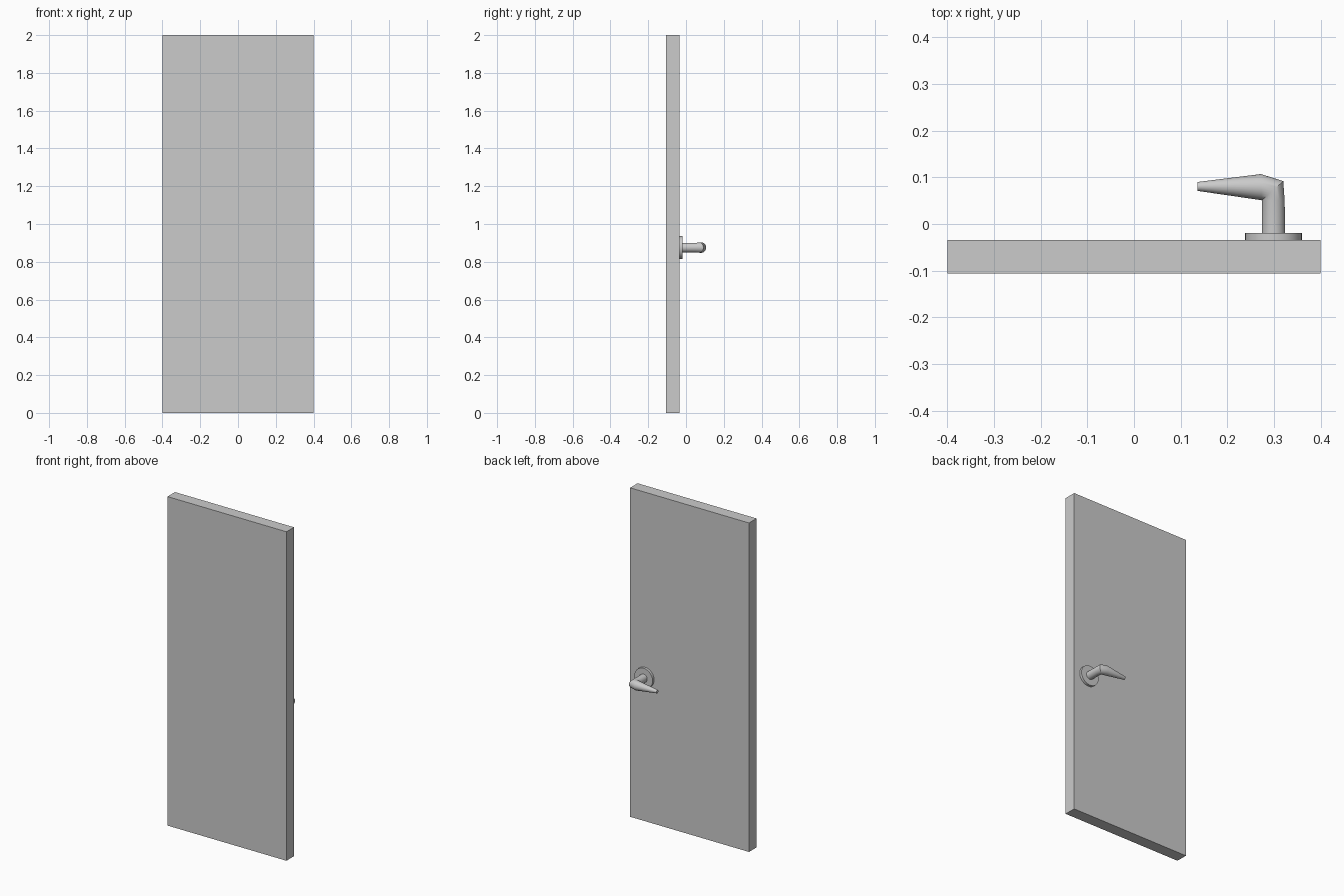
import bpy, bmesh, math
from mathutils import Vector

if "Cube" in bpy.data.objects:
    bpy.data.objects.remove(bpy.data.objects["Cube"])

HX, HZ = 0.299, 0.875  # handle axis on the door
SEG = 32


def make_object(name, bm, smooth=False):
    bmesh.ops.recalc_face_normals(bm, faces=bm.faces)
    mesh = bpy.data.meshes.new(name)
    bm.to_mesh(mesh)
    bm.free()
    ob = bpy.data.objects.new(name, mesh)
    bpy.context.collection.objects.link(ob)
    if smooth:
        bpy.ops.object.select_all(action='DESELECT')
        ob.select_set(True)
        bpy.context.view_layer.objects.active = ob
        bpy.ops.object.shade_smooth_by_angle(angle=math.radians(30))
    return ob


def loft(name, rings):
    """Each ring: inner (x, y), outer (x, y), half height in z."""
    bm = bmesh.new()
    loops = []
    for inner, outer, rz in rings:
        a, b = Vector((*inner, HZ)), Vector((*outer, HZ))
        mid, half = (a + b) / 2, (b - a) / 2
        loops.append([bm.verts.new(mid + half * math.cos(t) + Vector((0, 0, rz * math.sin(t))))
                      for t in (2 * math.pi * i / SEG for i in range(SEG))])
    for p, q in zip(loops, loops[1:]):
        for i in range(SEG):
            j = (i + 1) % SEG
            bm.faces.new((p[i], p[j], q[j], q[i]))
    bm.faces.new(loops[0])
    bm.faces.new(loops[-1])
    return make_object(name, bm, True)


# door slab
bm = bmesh.new()
bmesh.ops.create_cube(bm, size=1)
bmesh.ops.scale(bm, vec=(0.8, 0.072, 2), verts=bm.verts)
bmesh.ops.translate(bm, vec=(0, -0.070, 1), verts=bm.verts)
make_object("door_panel", bm)

# round plate behind the handle
R = 0.061
loft("handle_plate", [((HX - R, y), (HX + R, y), R) for y in (-0.034, -0.019)])

# bent lever: straight neck, mitred elbow, tapering grip
loft("lever_handle", [
    ((0.274, -0.019), (0.324, -0.019), 0.025),
    ((0.274, 0.050), (0.323, 0.050), 0.025),
    ((0.274, 0.0505), (0.320, 0.092), 0.027),
    ((0.2735, 0.051), (0.272, 0.107), 0.028),
    ((0.136, 0.071), (0.136, 0.090), 0.010),
])
